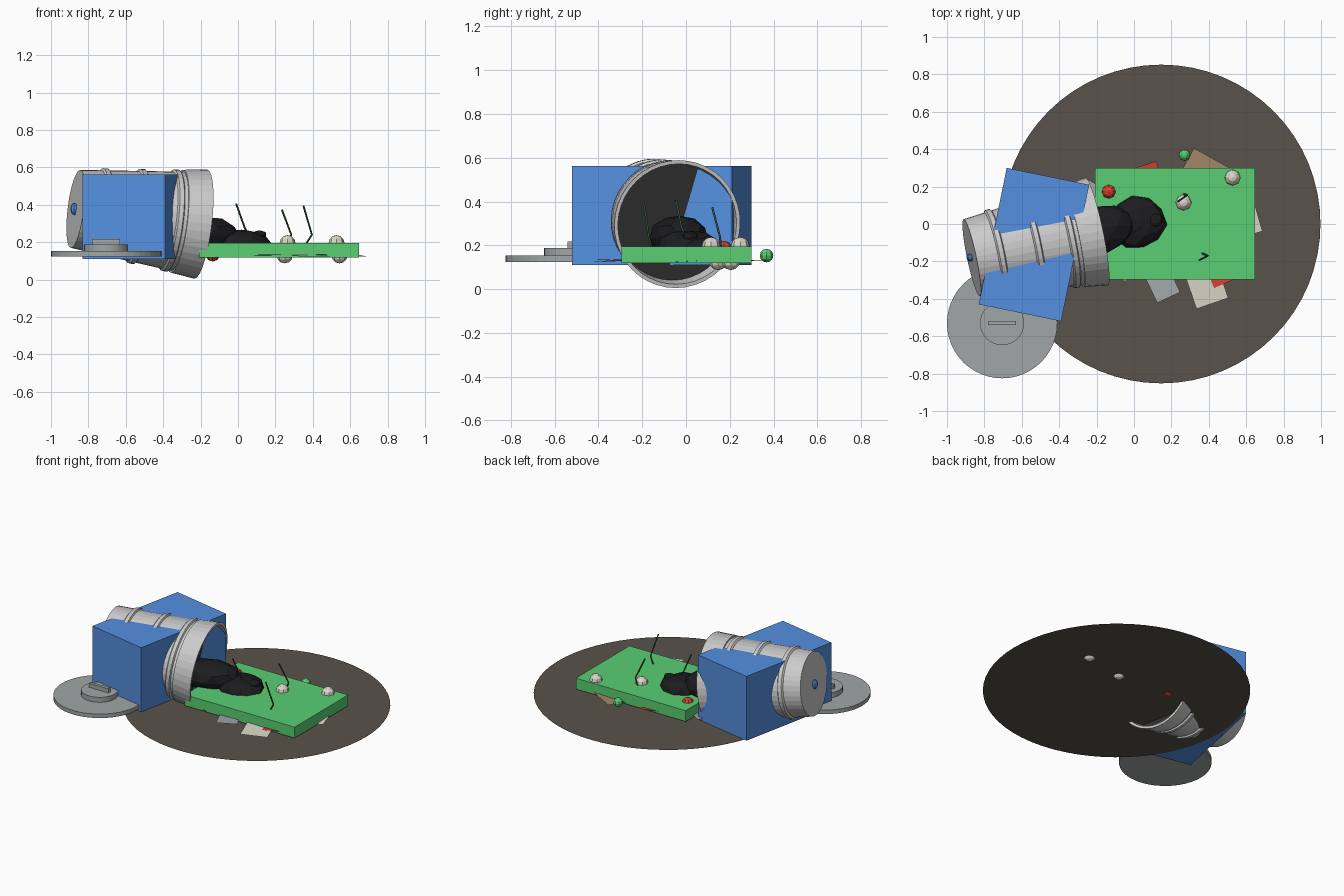
import bpy, bmesh, math, random
from mathutils import Vector, Matrix

if "Cube" in bpy.data.objects:
    bpy.data.objects.remove(bpy.data.objects["Cube"])

random.seed(4)

def mat(name, rgb):
    m = bpy.data.materials.new(name)
    m.diffuse_color = (*rgb, 1)
    m.use_nodes = True
    m.node_tree.nodes["Principled BSDF"].inputs["Base Color"].default_value = m.diffuse_color
    return m

BLUE = mat("blue", (0.09, 0.28, 0.75))
GREEN = mat("green", (0.10, 0.62, 0.17))
BLACK = mat("black", (0.012, 0.012, 0.014))
DARK = mat("dark_inside", (0.03, 0.03, 0.03))
BROWN = mat("dirt", (0.10, 0.085, 0.07))
RED = mat("red", (0.65, 0.05, 0.03))
CREAM = mat("cream", (0.72, 0.68, 0.58))
TAN = mat("cardboard", (0.36, 0.25, 0.14))
GREY = mat("grey", (0.36, 0.38, 0.38))
STEM = mat("stem", (0.03, 0.09, 0.04))

def finish(name, bm, material=None, matrix=None):
    me = bpy.data.meshes.new(name)
    bm.to_mesh(me)
    bm.free()
    ob = bpy.data.objects.new(name, me)
    bpy.context.collection.objects.link(ob)
    if material:
        me.materials.append(material)
    if matrix:
        ob.matrix_world = matrix
    return ob

def box(name, loc, size, rot=0, material=None):
    bm = bmesh.new()
    bmesh.ops.create_cube(bm, size=1)
    bmesh.ops.scale(bm, vec=size, verts=bm.verts)
    return finish(name, bm, material, Matrix.Translation(loc) @ Matrix.Rotation(rot, 4, 'Z'))

def cyl(name, loc, r, h, sides=48, material=None):
    bm = bmesh.new()
    bmesh.ops.create_cone(bm, cap_ends=True, segments=sides, radius1=r, radius2=r, depth=h)
    return finish(name, bm, material, Matrix.Translation(loc))

def disc(name, r, sides, material, matrix):
    bm = bmesh.new()
    bmesh.ops.create_circle(bm, cap_ends=True, segments=sides, radius=r)
    return finish(name, bm, material, matrix)

def ball(name, loc, radii, material, seg=8, rings=6):
    bm = bmesh.new()
    bmesh.ops.create_uvsphere(bm, u_segments=seg, v_segments=rings, radius=1)
    bmesh.ops.scale(bm, vec=radii, verts=bm.verts)
    return finish(name, bm, material, Matrix.Translation(loc))

def lathe(name, profile, matrix, closed=False, sides=40, material=None):
    # profile of (height, radius) revolved round local z
    bm = bmesh.new()
    rows = []
    for h, r in profile:
        rows.append([bm.verts.new((r * math.cos(2 * math.pi * i / sides),
                                   r * math.sin(2 * math.pi * i / sides), h)) for i in range(sides)])
    pairs = list(zip(rows, rows[1:])) + ([(rows[-1], rows[0])] if closed else [])
    for a, b in pairs:
        for i in range(sides):
            j = (i + 1) % sides
            bm.faces.new((a[i], a[j], b[j], b[i]))
    if not closed:
        bm.faces.new(rows[0][::-1])
    bmesh.ops.recalc_face_normals(bm, faces=bm.faces)
    return finish(name, bm, material, matrix)

def rod(name, pts, r, material, res=1):
    cu = bpy.data.curves.new(name, 'CURVE')
    cu.dimensions = '3D'
    cu.bevel_depth = r
    cu.bevel_resolution = res
    cu.use_fill_caps = True
    sp = cu.splines.new('POLY')
    sp.points.add(len(pts) - 1)
    for p, q in zip(sp.points, pts):
        p.co = (*q, 1)
    cu.materials.append(material)
    ob = bpy.data.objects.new(name, cu)
    bpy.context.collection.objects.link(ob)

# dirty ground patch
disc("ground_patch", 0.852, 64, BROWN, Matrix.Translation((0.145, 0, 0.108)))

# fallen can: axis runs from its closed end to its mouth
end, mouth = Vector((-0.868, -0.18, 0.378)), Vector((-0.2, -0.04, 0.297))
axis = mouth - end
L = axis.length
can = Matrix.Translation(end) @ axis.to_track_quat('Z', 'Y').to_matrix().to_4x4()
lathe("can_body", [(0, 0.21), (L - 0.06, 0.274)], can)
lathe("can_collar", [(L - 0.13, 0.277), (L, 0.294), (L, 0.277), (L - 0.13, 0.262)], can, closed=True)
disc("can_inside", 0.27, 40, DARK, can @ Matrix.Translation((0, 0, L - 0.08)))
for k, t in enumerate((0.135, 0.335, 0.52)):
    r = 0.21 + 0.064 * t / (L - 0.06)
    lathe(f"can_band_{k}", [(t - 0.022, r - 0.005), (t - 0.012, r + 0.01), (t + 0.012, r + 0.012),
                            (t + 0.022, r - 0.003)], can, closed=True)
ball("end_knob", end + Vector((-0.008, 0, 0)), (0.02, 0.022, 0.033), BLUE)

# blue crate round the can
box("blue_crate", (-0.535, -0.11, 0.337), (0.45, 0.745, 0.452), math.radians(-11.6), BLUE)

# loose lid
cyl("lid_plate", (-0.705, -0.53, 0.139), 0.295, 0.028, 48, GREY)
cyl("lid_boss", (-0.705, -0.53, 0.17), 0.118, 0.036, 32, GREY)
box("lid_handle", (-0.705, -0.53, 0.202), (0.15, 0.022, 0.03), 0, GREY)

# green slab
box("green_slab", (0.22, 0.002, 0.157), (0.855, 0.595, 0.077), 0, GREEN)

# crumpled bag
for name, loc, radii, rot in (("bag_neck", (-0.19, -0.03, 0.235), (0.20, 0.135, 0.105), 12),
                              ("bag_front", (0.02, 0.01, 0.195), (0.155, 0.148, 0.075), 12),
                              ("bag_knot", (0.115, 0.02, 0.24), (0.04, 0.035, 0.025), 30)):
    bm = bmesh.new()
    bmesh.ops.create_icosphere(bm, subdivisions=2, radius=1)
    for v in bm.verts:
        v.co *= random.uniform(0.92, 1.04)
    bmesh.ops.scale(bm, vec=radii, verts=bm.verts)
    finish(name, bm, BLACK, Matrix.Translation(loc) @ Matrix.Rotation(math.radians(rot), 4, 'Z'))

# apple cores: two balls joined by a rod
for k, (a, b) in enumerate((((0.265, 0.115, 0.195), (0.25, 0.147, 0.13)),
                            ((0.527, 0.248, 0.195), (0.543, 0.205, 0.13)))):
    ball(f"core_{k}_top", a, (0.043,) * 3, CREAM)
    ball(f"core_{k}_bottom", b, (0.043,) * 3, CREAM)
    rod(f"core_{k}_middle", [a, b], 0.025, CREAM)

# fruit
ball("red_fruit", (-0.135, 0.173, 0.159), (0.048, 0.048, 0.062), RED)
ball("green_fruit", (0.27, 0.368, 0.153), (0.031, 0.031, 0.031), GREEN)

# thin stalks
rod("stalk_0", [(-0.01, -0.045, 0.406), (0.035, -0.02, 0.28), (0.055, 0, 0.24)], 0.005, STEM)
rod("stalk_1", [(0.235, 0.12, 0.373), (0.285, 0.155, 0.24), (0.265, 0.16, 0.19)], 0.005, STEM)
rod("stalk_2", [(0.35, -0.193, 0.395), (0.395, -0.17, 0.24), (0.36, -0.155, 0.185)], 0.005, STEM)

# scraps of paper: centre, size, turn, tilt, material
scraps = [((0.377, -0.302), (0.18, 0.26), 19, 3, CREAM), ((0.143, -0.303), (0.136, 0.20), 25, -3, GREY),
          ((0.377, 0.26), (0.24, 0.20), -29, 2, TAN), ((0.493, -0.239), (0.20, 0.14), 23, -4, RED),
          ((0.045, 0.239), (0.20, 0.14), 18, 3, RED), ((0.592, 0.038), (0.14, 0.20), 16, 3, CREAM),
          ((-0.04, -0.225), (0.13, 0.12), 40, 2, TAN), ((-0.23, 0.16), (0.16, 0.12), -30, 2, GREY)]
for k, ((x, y), size, turn, tilt, m) in enumerate(scraps):
    bm = bmesh.new()
    bmesh.ops.create_grid(bm, x_segments=1, y_segments=1, size=0.5)
    bmesh.ops.scale(bm, vec=(*size, 1), verts=bm.verts)
    finish(f"paper_scrap_{k}", bm, m, Matrix.Translation((x, y, 0.13))
           @ Matrix.Rotation(math.radians(turn), 4, 'Z') @ Matrix.Rotation(math.radians(tilt), 4, 'X'))
